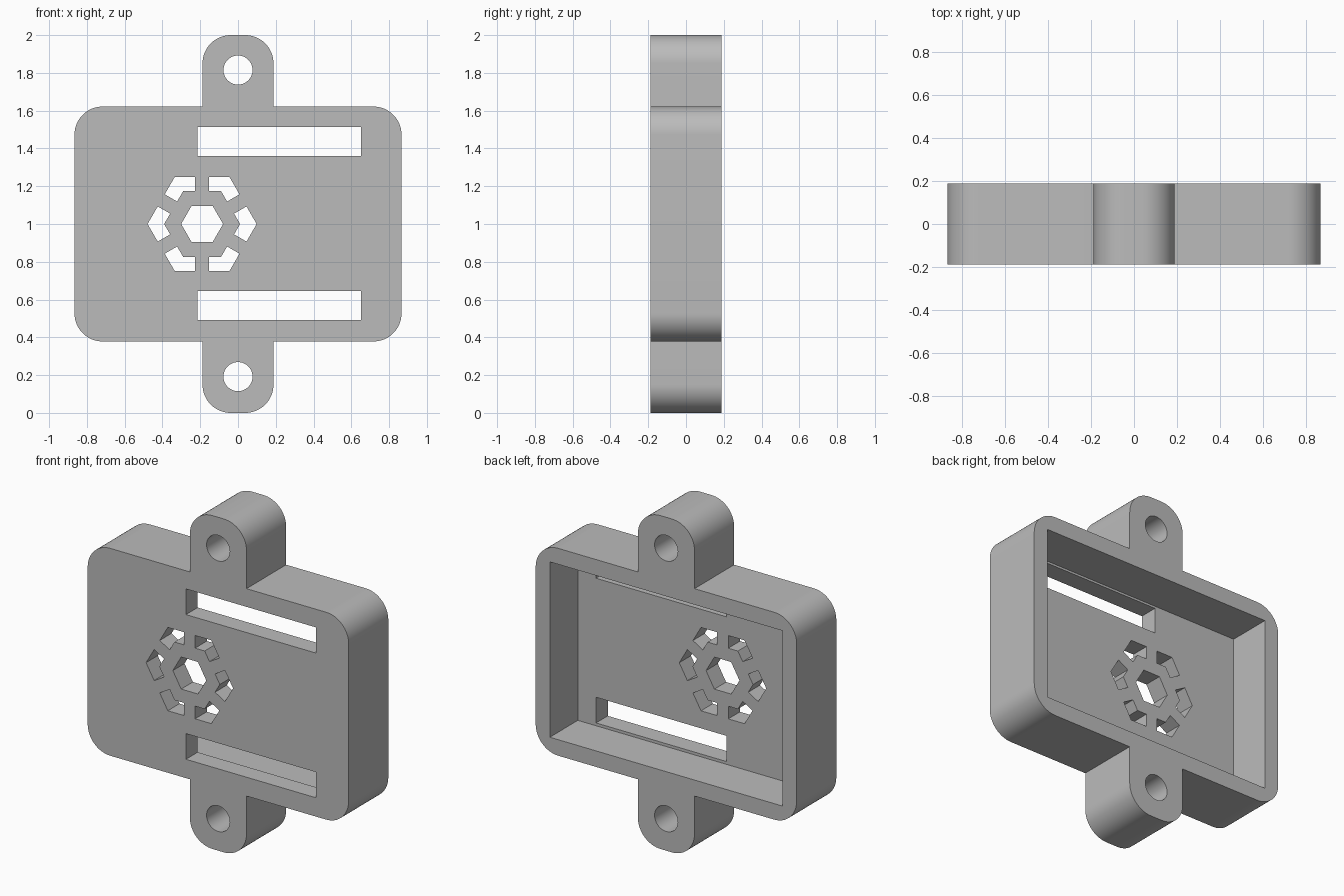
import bpy
import bmesh
from math import cos, sin, radians
from mathutils import Vector

if "Cube" in bpy.data.objects:
    bpy.data.objects.remove(bpy.data.objects["Cube"], do_unlink=True)

DEPTH = 0.188            # half depth of the case
MID = Vector((0, 1))     # centre of the case in x, z

grey = bpy.data.materials.new("plain grey")
grey.use_nodes = True
grey.diffuse_color = (0.5, 0.5, 0.5, 1)
grey.node_tree.nodes["Principled BSDF"].inputs["Base Color"].default_value = (0.5, 0.5, 0.5, 1)


def polar(angle, radius=1.0):
    a = radians(angle)
    return Vector((cos(a), sin(a))) * radius


def rect(x0, x1, z0, z1):
    return [Vector(p) for p in ((x0, z0), (x1, z0), (x1, z1), (x0, z1))]


def ring(centre, radius, sides):
    return [centre + polar(360 * i / sides, radius) for i in range(sides)]


def arc(x, z, radius, start, steps=16):
    return [Vector((x, z)) + polar(start + 90 * i / steps, radius) for i in range(steps + 1)]


def extrude_outlines(name, outlines, y0, y1):
    """Solid prisms along y, one for each outline in the x-z plane."""
    bm = bmesh.new()
    for outline in outlines:
        face = bm.faces.new([bm.verts.new((p.x, y0, p.y)) for p in outline])
        new = bmesh.ops.extrude_face_region(bm, geom=[face])["geom"]
        verts = [g for g in new if isinstance(g, bmesh.types.BMVert)]
        bmesh.ops.translate(bm, verts=verts, vec=(0, y1 - y0, 0))
    bmesh.ops.recalc_face_normals(bm, faces=bm.faces[:])
    mesh = bpy.data.meshes.new(name)
    bm.to_mesh(mesh)
    bm.free()
    mesh.materials.append(grey)
    obj = bpy.data.objects.new(name, mesh)
    bpy.context.collection.objects.link(obj)
    return obj


# Case outline: rounded body with a rounded mounting tab above and below
W, H, TAB, R = 0.866, 0.622, 0.188, 0.15
quarter = (arc(W - R, H - R, R, 0) + [Vector((TAB, H))]
           + arc(TAB - R, 1 - R, R, 0))
half = quarter + [Vector((-p.x, p.y)) for p in reversed(quarter)]
outline = [MID + p for p in half] + [MID - p for p in half]
case = extrude_outlines("sensor_case", [outline], -DEPTH, DEPTH)

# Open pocket in the back
pocket = extrude_outlines("pocket_cutter", [rect(-0.772, 0.772, 0.474, 1.526)], -0.077, 0.4)

# Through openings: screw holes, slots and the hexagonal vent
openings = [ring(Vector((0, z)), 0.077, 48) for z in (0.192, 1.815)]
openings += [rect(-0.214, 0.651, z, z + 0.154) for z in (0.491, 1.359)]
vent = Vector((-0.19, 1))
openings.append(ring(vent, 0.111, 6))
OUTER, INNER, GAP = 0.25, 0.174, 0.037
for k in range(6):
    a = 60 * k

    def end(apothem, side):
        m = a + 30 * side
        return vent + polar(m, apothem) + polar(m - 90 * side, GAP)

    openings.append([end(OUTER, 1), vent + polar(a, OUTER / cos(radians(30))), end(OUTER, -1),
                     end(INNER, -1), vent + polar(a, INNER / cos(radians(30))), end(INNER, 1)])
holes = extrude_outlines("opening_cutter", openings, -0.4, 0.4)

# Cut the case, then drop the cutters
bpy.ops.object.select_all(action="DESELECT")
bpy.context.view_layer.objects.active = case
case.select_set(True)
for cutter in (pocket, holes):
    cutter.hide_render = True
    mod = case.modifiers.new(cutter.name, "BOOLEAN")
    mod.operation = "DIFFERENCE"
    mod.solver = "EXACT"
    mod.object = cutter
    bpy.ops.object.modifier_apply(modifier=mod.name)
    bpy.data.objects.remove(cutter, do_unlink=True)

bpy.ops.object.shade_smooth_by_angle(angle=radians(30))
